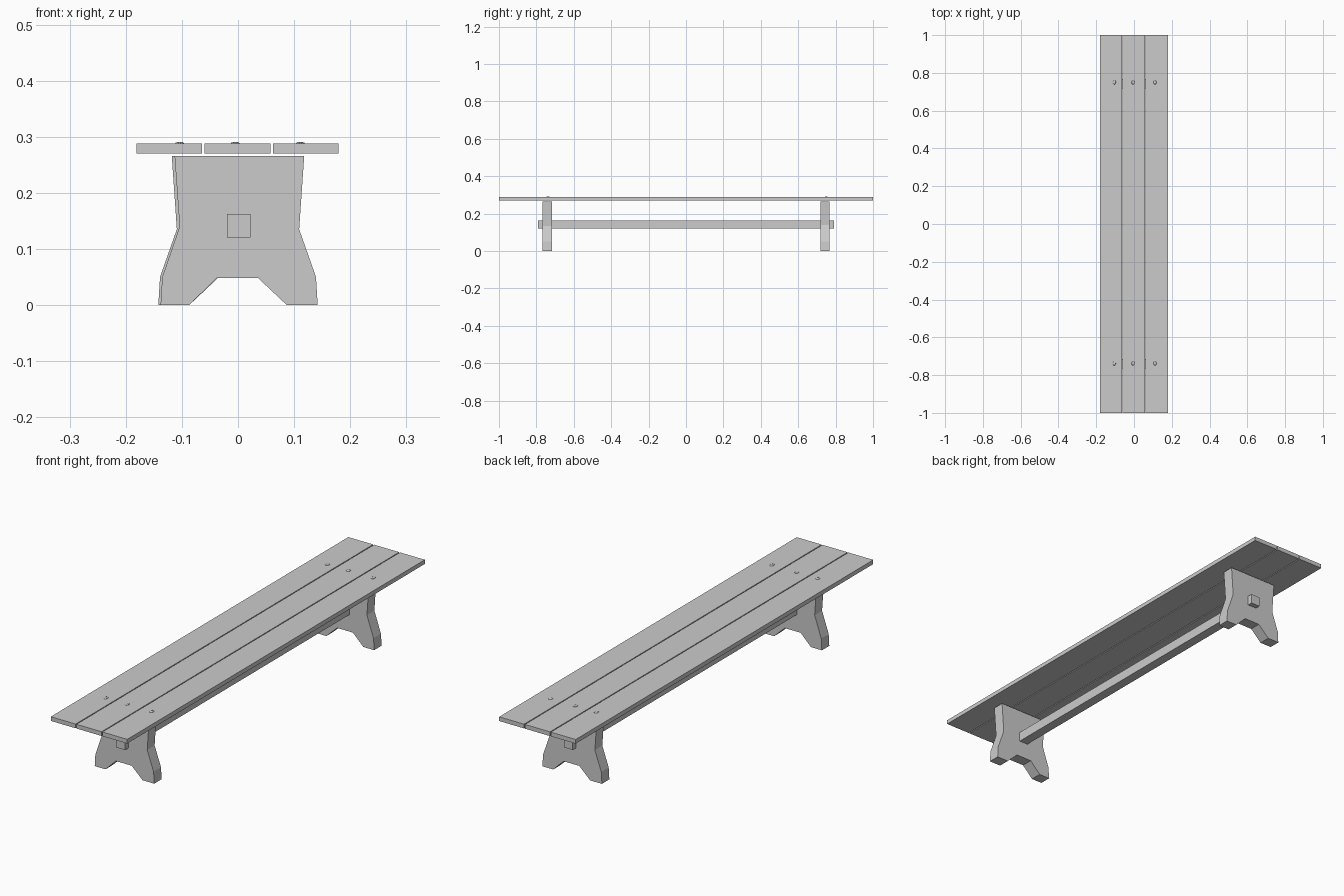
import bpy, bmesh, math
from mathutils import Matrix

cube = bpy.data.objects.get("Cube")
if cube:
    bpy.data.objects.remove(cube, do_unlink=True)

grey = bpy.data.materials.new("plain_grey")
grey.use_nodes = True
colour = (0.6, 0.6, 0.6, 1)
grey.diffuse_color = colour
grey.node_tree.nodes["Principled BSDF"].inputs["Base Color"].default_value = colour


def finish(name, bm):
    bmesh.ops.recalc_face_normals(bm, faces=bm.faces)
    mesh = bpy.data.meshes.new(name)
    bm.to_mesh(mesh)
    bm.free()
    mesh.materials.append(grey)
    obj = bpy.data.objects.new(name, mesh)
    bpy.context.collection.objects.link(obj)
    return obj


def box(name, x, y, z):
    """Box from (low, high) pairs on each axis."""
    bm = bmesh.new()
    bmesh.ops.create_cube(bm, size=1)
    for v in bm.verts:
        v.co = [r[0] if c < 0 else r[1] for c, r in zip(v.co, (x, y, z))]
    return finish(name, bm)


def trestle(name, y, turn):
    """Waisted leg board with two splayed feet, extruded along y."""
    outline = [(-0.113, 0.266), (-0.104, 0.14), (-0.135, 0.05), (-0.138, 0),
               (-0.087, 0), (-0.038, 0.048), (0.036, 0.048), (0.087, 0),
               (0.142, 0), (0.139, 0.05), (0.109, 0.135), (0.118, 0.266)]
    bm = bmesh.new()
    face = bm.faces.new([bm.verts.new((px, -0.025, pz)) for px, pz in outline])
    side = bmesh.ops.extrude_face_region(bm, geom=[face])["geom"]
    moved = [g for g in side if isinstance(g, bmesh.types.BMVert)]
    bmesh.ops.translate(bm, verts=moved, vec=(0, 0.05, 0))
    obj = finish(name, bm)
    obj.location.y = y
    obj.rotation_euler.z = turn
    return obj


def nail(name, x, y):
    """Shallow domed nail head on the seat."""
    bm = bmesh.new()
    bmesh.ops.create_uvsphere(bm, u_segments=12, v_segments=6, radius=1,
                              matrix=Matrix.Diagonal((0.008, 0.011, 0.003, 1)))
    obj = finish(name, bm)
    obj.location = (x, y, 0.288)
    obj.data.shade_smooth()


# Seat planks
for label, x in (("right", (-0.181, -0.064)), ("middle", (-0.060, 0.058)),
                 ("left", (0.062, 0.179))):
    box("seat_plank_" + label, x, (-1, 1), (0.27, 0.288))

# Trestle legs, the rear one turned to face backwards
trestle("front_leg", -0.741, 0)
trestle("back_leg", 0.743, math.pi)

# Stretcher beam passing through both legs
box("stretcher", (-0.02, 0.022), (-0.79, 0.79), (0.12, 0.162))

# Nail heads above the legs
for end, y in (("front", -0.738), ("back", 0.75)):
    for label, x in (("right", -0.104), ("middle", -0.005), ("left", 0.111)):
        nail(f"{end}_nail_{label}", x, y)
